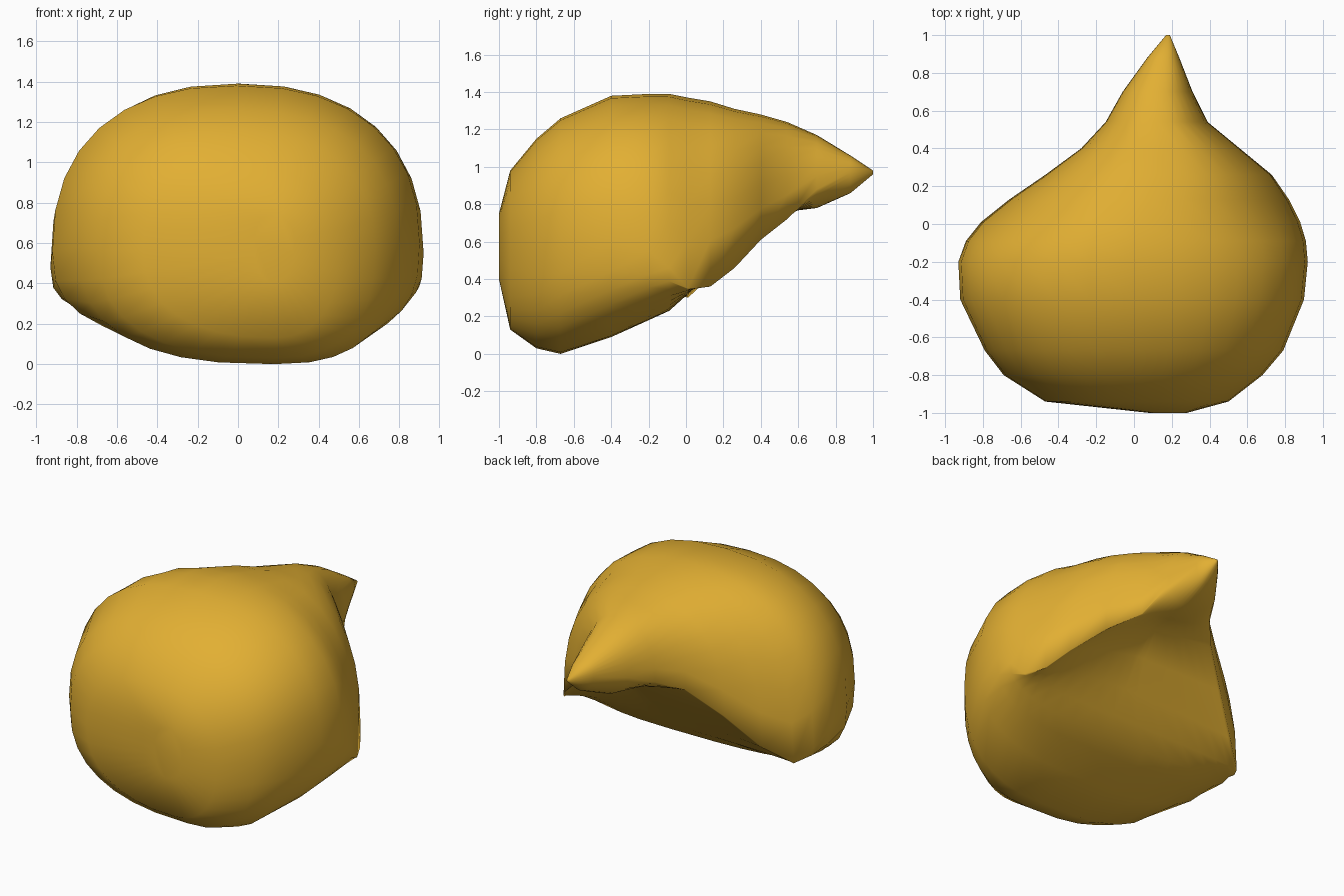
import bpy
import bmesh
from math import cos, sin, pi

default_cube = bpy.data.objects.get("Cube")
if default_cube:
    bpy.data.objects.remove(default_cube, do_unlink=True)


def make_material(name, color):
    material = bpy.data.materials.new(name)
    material.use_nodes = True
    material.diffuse_color = color
    shader = material.node_tree.nodes["Principled BSDF"]
    shader.inputs["Base Color"].default_value = color
    shader.inputs["Roughness"].default_value = 0.8
    return material


# Cross-sections from the blunt front to the pointed tail:
# depth, right edge, left edge, right edge height, left edge height,
# bottom height, top height, roundness of the lower half
SECTIONS = [
    (-1, .08, .28, .58, .58, .4, .75, 2),
    (-.94, -.47, .5, .56, .56, .13, .98, 2.3),
    (-.8, -.69, .68, .57, .57, .03, 1.15, 2.5),
    (-.67, -.79, .79, .58, .6, 0, 1.26, 2.6),
    (-.4, -.92, .9, .56, .6, .09, 1.38, 2.8),
    (-.2, -.93, .92, .48, .55, .18, 1.39, 3),
    (-.09, -.89, .91, .38, .46, .23, 1.39, 2.8),
    (.01, -.81, .88, .3, .35, .32, 1.37, 2),
    (.13, -.66, .82, .41, .36, .45, 1.35, 1.5),
    (.26, -.47, .73, .62, .46, .62, 1.31, 1.2),
    (.4, -.28, .56, .8, .61, .76, 1.28, 1.1),
    (.54, -.15, .39, .87, .72, .76, 1.24, 1.3),
    (.7, -.06, .31, .94, .88, .78, 1.17, 2),
    (.88, .07, .24, .98, .97, .86, 1.06, 2),
    (1, .17, .19, .97, .97, .96, .98, 2),
]
SIDES = 32
KEEL_X = .18
TOP_ROUNDNESS = 2.35


def section_point(section, angle):
    depth, right, left, right_z, left_z, bottom, top, roundness = section
    c, s = cos(angle), sin(angle)
    edge_x, edge_z = (left, left_z) if c >= 0 else (right, right_z)
    if s >= 0:
        middle_x, middle_z, power = (left + right) / 2, top, TOP_ROUNDNESS
    else:
        middle_x, middle_z, power = KEEL_X, bottom, roundness
    across, along = abs(c) ** (2 / power), abs(s) ** (2 / power)
    x = middle_x + (edge_x - middle_x) * across
    z = edge_z + (middle_z - edge_z) * along
    return x, depth, z


# Loft the rings into one closed swept shell
bm = bmesh.new()
rings = []
for section in SECTIONS:
    ring = [bm.verts.new(section_point(section, 2 * pi * i / SIDES))
            for i in range(SIDES)]
    rings.append(ring)
for near, far in zip(rings, rings[1:]):
    for i in range(SIDES):
        j = (i + 1) % SIDES
        bm.faces.new((near[i], near[j], far[j], far[i]))
bm.faces.new(rings[0])
bm.faces.new(rings[-1])
bmesh.ops.recalc_face_normals(bm, faces=bm.faces)
for face in bm.faces:
    face.smooth = True

mesh = bpy.data.meshes.new("swept_shell")
bm.to_mesh(mesh)
bm.free()
mesh.materials.append(make_material("golden yellow", (.76, .43, .033, 1)))
shell = bpy.data.objects.new("swept_shell", mesh)
bpy.context.collection.objects.link(shell)
